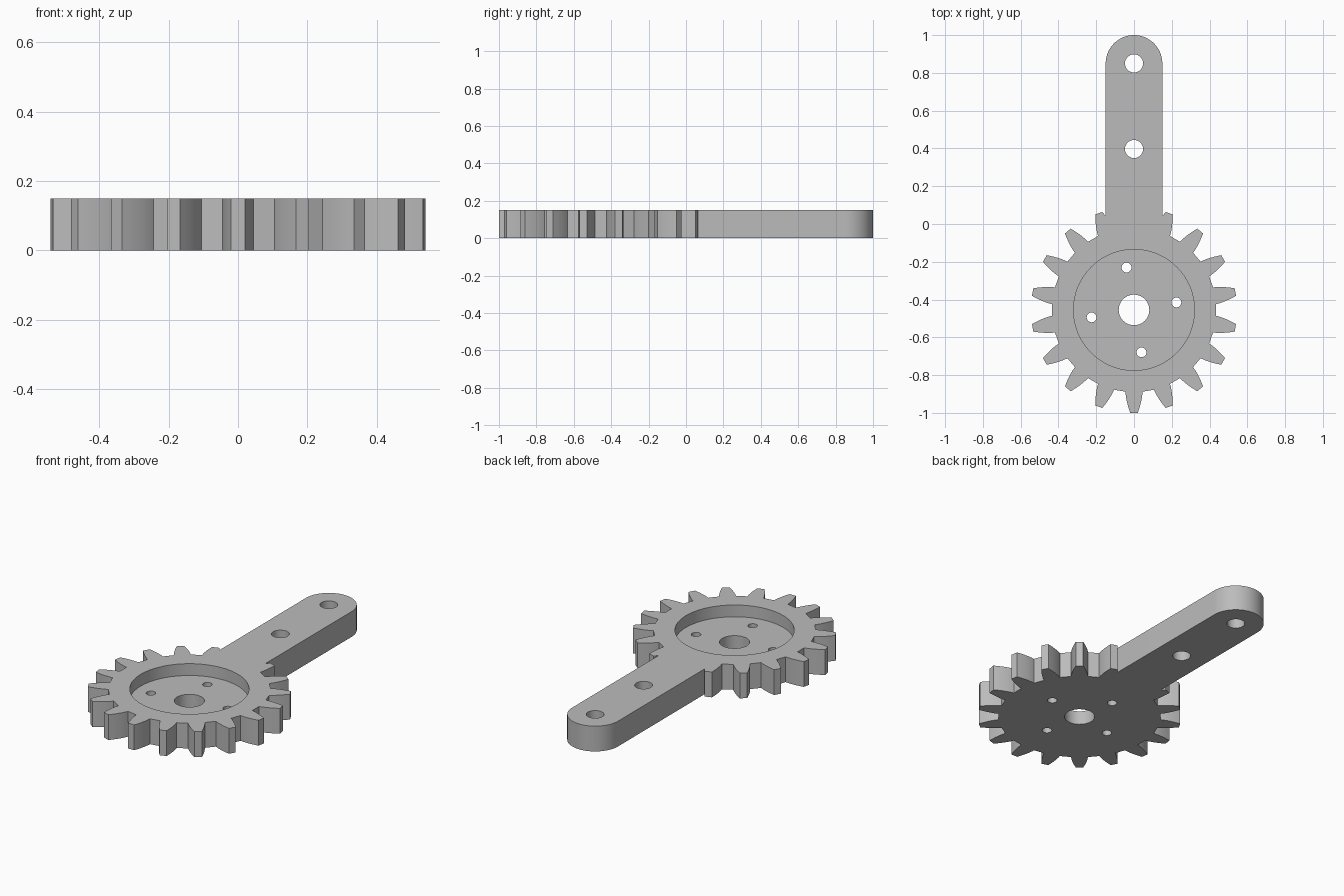
import bpy, bmesh
from math import sin, cos, pi, radians

cube = bpy.data.objects.get("Cube")
if cube:
    bpy.data.objects.remove(cube, do_unlink=True)

THICK = 0.15
GEAR_Y = -0.455
TEETH = 18
ROOT, TIP = 0.433, 0.545
ARM_R, ARM_END = 0.15, 0.85

grey = bpy.data.materials.new("plain grey")
grey.use_nodes = True
colour = (0.5, 0.5, 0.5, 1)
grey.diffuse_color = colour
grey.node_tree.nodes["Principled BSDF"].inputs["Base Color"].default_value = colour


def prism(name, outline, z0, z1):
    """Extrude a closed 2D outline from z0 to z1."""
    bm = bmesh.new()
    face = bm.faces.new([bm.verts.new((x, y, z0)) for x, y in outline])
    top = bmesh.ops.extrude_face_region(bm, geom=[face])
    verts = [v for v in top["geom"] if isinstance(v, bmesh.types.BMVert)]
    bmesh.ops.translate(bm, verts=verts, vec=(0, 0, z1 - z0))
    bmesh.ops.recalc_face_normals(bm, faces=bm.faces[:])
    mesh = bpy.data.meshes.new(name)
    bm.to_mesh(mesh)
    bm.free()
    mesh.materials.append(grey)
    obj = bpy.data.objects.new(name, mesh)
    bpy.context.collection.objects.link(obj)
    return obj


def arc(x, y, r, start, end, steps):
    return [(x + r * cos(start + (end - start) * i / steps),
             y + r * sin(start + (end - start) * i / steps)) for i in range(steps + 1)]


def combine(target, other, operation):
    """Apply a boolean and remove the helper object."""
    other.hide_render = True
    mod = target.modifiers.new(operation.lower(), "BOOLEAN")
    mod.object, mod.operation, mod.solver = other, operation, "EXACT"
    bpy.context.view_layer.objects.active = target
    bpy.ops.object.modifier_apply(modifier=mod.name)
    bpy.data.objects.remove(other, do_unlink=True)


def drill(target, x, y, r, steps=40, floor=-0.1):
    hole = prism("hole_cutter", arc(x, y, r, 0, 2 * pi, steps)[:-1], floor, THICK + 0.1)
    combine(target, hole, "DIFFERENCE")


# Gear outline: curved tooth flanks, flat tips
flank = []
for i in range(7):
    t = i / 6
    flank.append((ROOT + (TIP - ROOT) * t, 0.045 - 0.025 * t ** 1.6))
tooth = [(r, -w) for r, w in flank] + [(r, w) for r, w in reversed(flank)]
outline = []
for k in range(TEETH):
    a = -pi / 2 + 2 * pi * k / TEETH
    outline += [(r * cos(a) - w * sin(a), GEAR_Y + r * sin(a) + w * cos(a)) for r, w in tooth]
gear_arm = prism("gear_arm", outline, 0, THICK)

# Arm with rounded end
arm_outline = [(-ARM_R, -0.1), (ARM_R, -0.1)] + arc(0, ARM_END, ARM_R, 0, pi, 32)
combine(gear_arm, prism("arm", arm_outline, 0, THICK), "UNION")

# Round recess in the upper face
drill(gear_arm, 0, GEAR_Y, 0.32, 96, floor=0.08)

# Axle hole, arm holes and four screw holes
drill(gear_arm, 0, GEAR_Y, 0.081)
for y in (0.397, ARM_END):
    drill(gear_arm, 0, y, 0.048)
for k in range(4):
    a = radians(10 + 90 * k)
    drill(gear_arm, 0.228 * cos(a), GEAR_Y + 0.228 * sin(a), 0.026, 24)

# Smooth curved walls, keep crisp edges
bpy.ops.object.select_all(action="DESELECT")
gear_arm.select_set(True)
bpy.context.view_layer.objects.active = gear_arm
bpy.ops.object.shade_smooth_by_angle(angle=radians(25))
